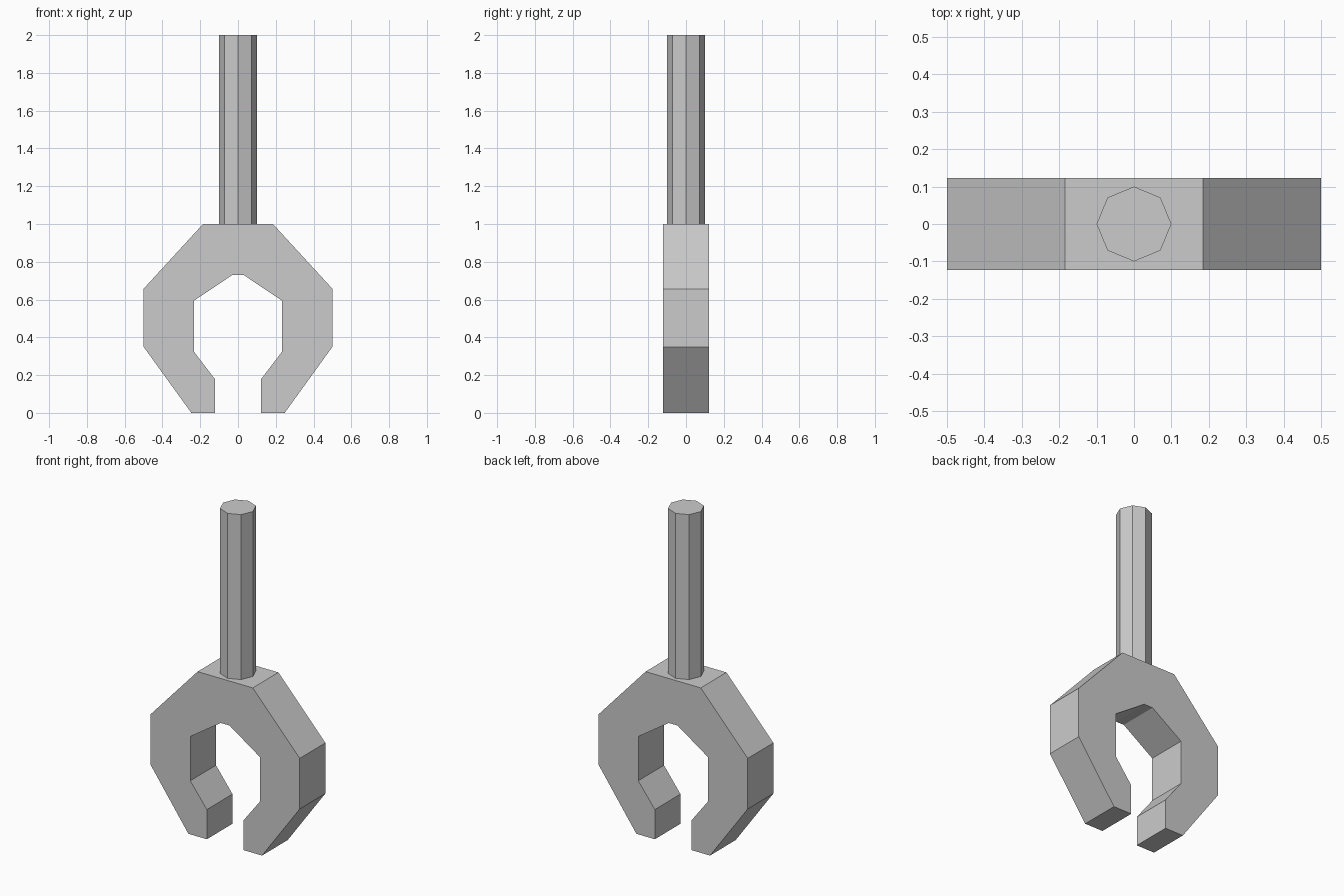
import bpy, bmesh
from mathutils import Matrix

if "Cube" in bpy.data.objects:
    bpy.data.objects.remove(bpy.data.objects["Cube"])


def finish(name, bm):
    bmesh.ops.recalc_face_normals(bm, faces=bm.faces)
    mesh = bpy.data.meshes.new(name)
    bm.to_mesh(mesh)
    bm.free()
    obj = bpy.data.objects.new(name, mesh)
    bpy.context.collection.objects.link(obj)
    return obj


# Claw: right half of the (x, z) profile, mirrored and extruded through y
DEPTH = 0.246
half = [(0.123, 0), (0.247, 0), (0.5, 0.35), (0.5, 0.657), (0.185, 1)]
inner = [(0.03, 0.73), (0.234, 0.593), (0.234, 0.325), (0.123, 0.18)]
mirror = lambda pts: [(-x, z) for x, z in reversed(pts)]
outline = half + mirror(half) + mirror(inner) + inner

bm = bmesh.new()
face = bm.faces.new([bm.verts.new((x, -DEPTH / 2, z)) for x, z in outline])
ext = bmesh.ops.extrude_face_region(bm, geom=[face], use_keep_orig=True)
moved = [g for g in ext["geom"] if isinstance(g, bmesh.types.BMVert)]
bmesh.ops.translate(bm, verts=moved, vec=(0, DEPTH, 0))
finish("claw", bm)

# Handle: eight-sided rod standing on the claw
bm = bmesh.new()
bmesh.ops.create_cone(bm, cap_ends=True, segments=8, radius1=0.1, radius2=0.1,
                      depth=1, matrix=Matrix.Translation((0, 0, 1.5)))
finish("handle", bm)
